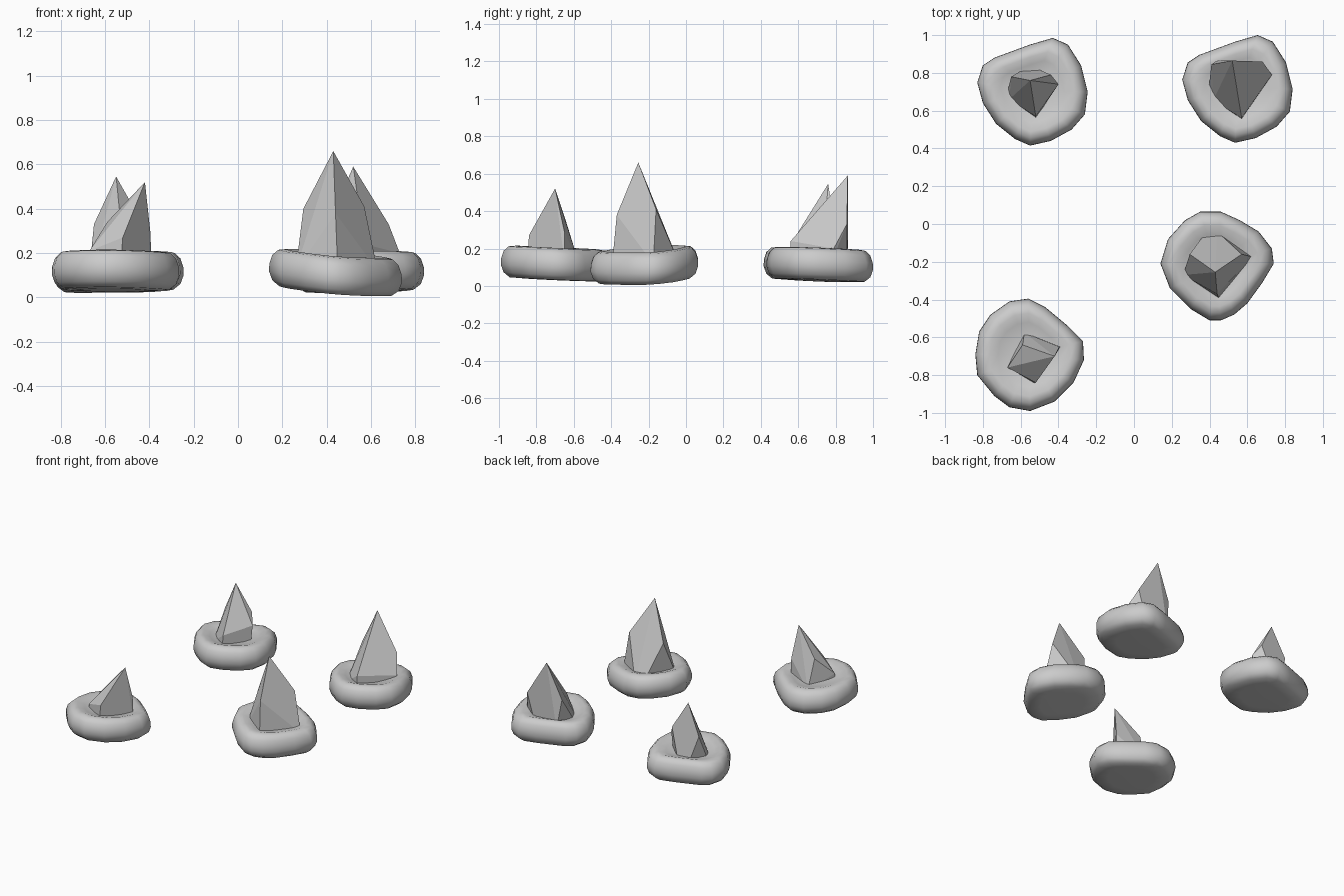
import bpy, bmesh

# Shared rounded cushion cross-section: (fraction of outline, height)
PROFILE = [(0.55, 0.027), (0.84, 0.03), (0.95, 0.055), (1.0, 0.095), (0.995, 0.13),
           (0.95, 0.17), (0.86, 0.195), (0.74, 0.2), (0.58, 0.185), (0.35, 0.17)]


def stone(name, outline, tilt_x, tilt_y, lift):
    """Smooth cushion stone lofted from a plan outline, slightly tilted."""
    n = len(outline)
    cx = (min(p[0] for p in outline) + max(p[0] for p in outline)) / 2
    cy = (min(p[1] for p in outline) + max(p[1] for p in outline)) / 2
    bm = bmesh.new()

    def vert(dx, dy, z):
        z = max(0.0, z + lift + tilt_x * dx + tilt_y * dy)
        return bm.verts.new((cx + dx, cy + dy, z))

    rings = [[vert((x - cx) * s, (y - cy) * s, z) for x, y in outline]
             for s, z in PROFILE]
    for a, b in zip(rings, rings[1:]):
        for i in range(n):
            j = (i + 1) % n
            bm.faces.new((a[i], a[j], b[j], b[i]))
    for ring, z in ((rings[0], 0.027), (rings[-1], 0.168)):
        c = vert(0, 0, z)
        for i in range(n):
            bm.faces.new((ring[i], ring[(i + 1) % n], c))
    bmesh.ops.recalc_face_normals(bm, faces=bm.faces)
    for f in bm.faces:
        f.smooth = True
    return finish(name, bm)


def crystal(name, points):
    """Faceted crystal: hull of its corner points."""
    bm = bmesh.new()
    for p in points:
        bm.verts.new(p)
    res = bmesh.ops.convex_hull(bm, input=bm.verts)
    loose = [v for v in bm.verts if not v.link_faces]
    bmesh.ops.delete(bm, geom=loose, context='VERTS')
    bmesh.ops.dissolve_limit(bm, angle_limit=0.1, verts=bm.verts, edges=bm.edges)
    bmesh.ops.recalc_face_normals(bm, faces=bm.faces)
    return finish(name, bm)


def finish(name, bm):
    me = bpy.data.meshes.new(name)
    bm.to_mesh(me)
    bm.free()
    ob = bpy.data.objects.new(name, me)
    bpy.context.collection.objects.link(ob)
    return ob


# Stones (the two back ones share an outline)
back = [(-0.83, 0.75), (-0.80, 0.84), (-0.74, 0.88), (-0.55, 0.95), (-0.43, 0.985),
        (-0.35, 0.95), (-0.28, 0.84), (-0.245, 0.70), (-0.26, 0.58), (-0.33, 0.50),
        (-0.44, 0.44), (-0.55, 0.415), (-0.63, 0.45), (-0.73, 0.53), (-0.80, 0.64)]
stone("stone_back_left", back, 0.02, -0.04, 0.0)
stone("stone_back_right", [(x + 1.085, y + 0.015) for x, y in back], 0.02, -0.04, 0.0)
stone("stone_middle_right",
      [(0.14, -0.21), (0.18, -0.08), (0.27, 0.02), (0.35, 0.065), (0.46, 0.065),
       (0.56, 0.02), (0.66, -0.04), (0.73, -0.13), (0.74, -0.21), (0.68, -0.31),
       (0.60, -0.42), (0.53, -0.48), (0.46, -0.51), (0.40, -0.51), (0.30, -0.45),
       (0.19, -0.34)], -0.085, 0.055, -0.003)
stone("stone_front_left",
      [(-0.84, -0.69), (-0.82, -0.57), (-0.76, -0.48), (-0.66, -0.41), (-0.56, -0.395),
       (-0.47, -0.44), (-0.35, -0.54), (-0.27, -0.62), (-0.265, -0.72), (-0.32, -0.84),
       (-0.42, -0.94), (-0.55, -0.99), (-0.66, -0.97), (-0.74, -0.91), (-0.83, -0.80)],
      -0.01, -0.045, 0.005)

# Crystals: apex first, then shoulders, then buried base corners
crystal("crystal_back_left", [
    (-0.55, 0.76, 0.545), (-0.65, 0.78, 0.33), (-0.44, 0.79, 0.35), (-0.40, 0.74, 0.28),
    (-0.52, 0.57, 0.24), (-0.67, 0.70, 0.13), (-0.66, 0.66, 0.13), (-0.52, 0.56, 0.13),
    (-0.59, 0.815, 0.13), (-0.51, 0.82, 0.13), (-0.41, 0.73, 0.13)])
crystal("crystal_back_right", [
    (0.52, 0.865, 0.59), (0.41, 0.845, 0.34), (0.68, 0.86, 0.33), (0.73, 0.79, 0.2),
    (0.57, 0.56, 0.24), (0.44, 0.865, 0.13), (0.62, 0.86, 0.13), (0.73, 0.78, 0.13),
    (0.57, 0.555, 0.13), (0.42, 0.655, 0.13), (0.395, 0.71, 0.13)])
crystal("crystal_middle_right", [
    (0.43, -0.255, 0.66), (0.295, -0.16, 0.40), (0.57, -0.16, 0.41), (0.44, -0.37, 0.38),
    (0.26, -0.27, 0.12), (0.38, -0.045, 0.13), (0.44, -0.04, 0.13), (0.63, -0.175, 0.12),
    (0.45, -0.395, 0.12)])
crystal("crystal_front_left", [
    (-0.42, -0.70, 0.52), (-0.59, -0.64, 0.34), (-0.395, -0.65, 0.29), (-0.52, -0.84, 0.27),
    (-0.67, -0.76, 0.21), (-0.67, -0.76, 0.14), (-0.58, -0.575, 0.13),
    (-0.39, -0.65, 0.13), (-0.53, -0.845, 0.14)])
